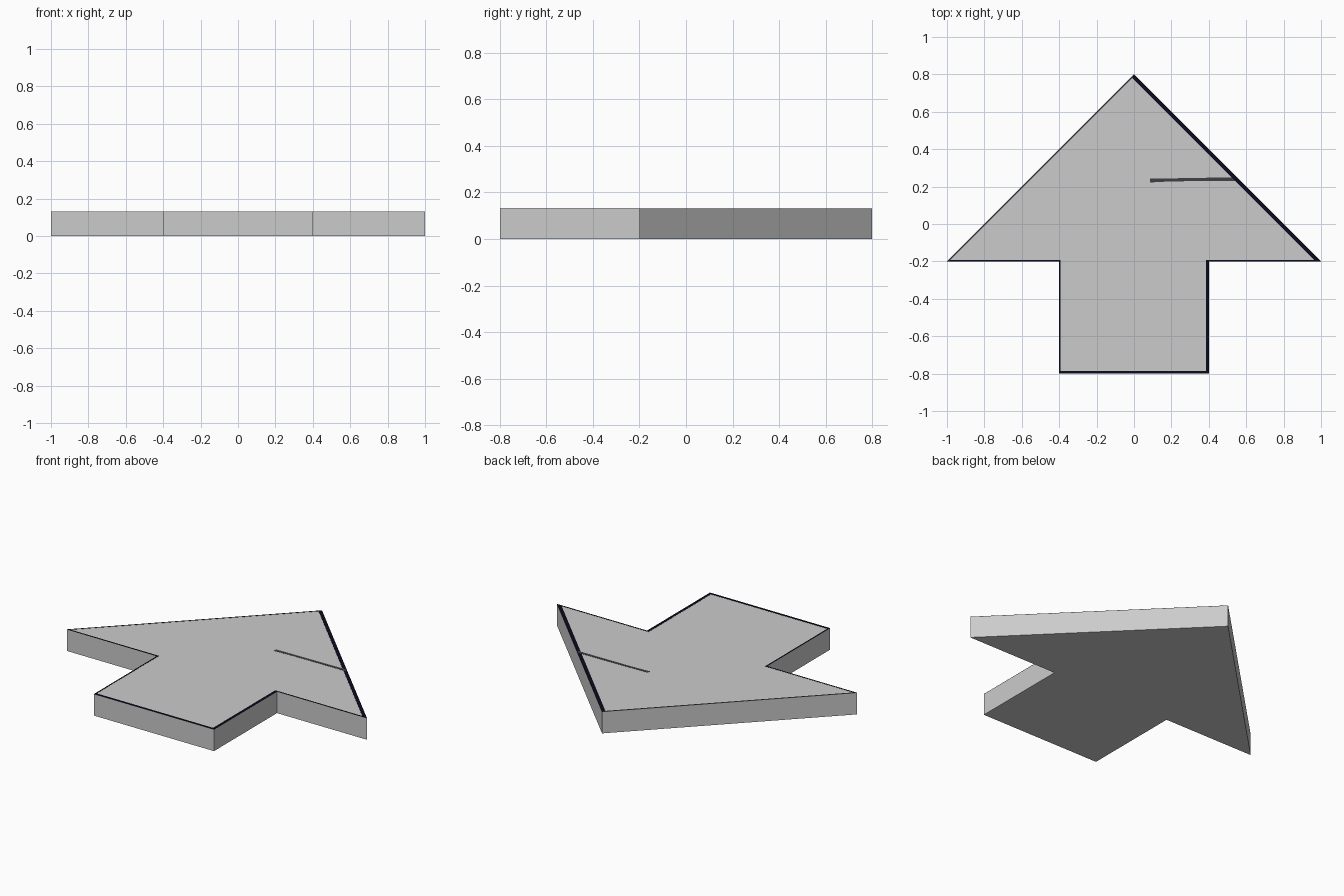
import bpy
import bmesh
from mathutils import Vector

if "Cube" in bpy.data.objects:
    bpy.data.objects.remove(bpy.data.objects["Cube"])

H = 0.13


def mat(name, c):
    m = bpy.data.materials.new(name)
    m.diffuse_color = (*c, 1)
    m.use_nodes = True
    m.node_tree.nodes["Principled BSDF"].inputs["Base Color"].default_value = m.diffuse_color
    return m


grey = mat("light grey", (0.6, 0.6, 0.6))
ink = mat("dark navy ink", (0.003, 0.003, 0.012))
soft = mat("charcoal", (0.05, 0.05, 0.06))


def prism(name, pts, z0, z1, material):
    bm = bmesh.new()
    face = bm.faces.new([bm.verts.new((x, y, z0)) for x, y in pts])
    top = bmesh.ops.extrude_face_region(bm, geom=[face])["geom"]
    bmesh.ops.translate(bm, vec=(0, 0, z1 - z0),
                        verts=[v for v in top if isinstance(v, bmesh.types.BMVert)])
    bmesh.ops.recalc_face_normals(bm, faces=bm.faces)
    me = bpy.data.meshes.new(name)
    bm.to_mesh(me)
    bm.free()
    me.materials.append(material)
    ob = bpy.data.objects.new(name, me)
    bpy.context.collection.objects.link(ob)
    return ob


# Arrow slab, counter-clockwise outline
outline = [Vector(p) for p in ((-0.4, -0.8), (0.4, -0.8), (0.4, -0.2), (1, -0.2),
                               (0, 0.8), (-1, -0.2), (-0.4, -0.2))]
prism("arrow_body", outline, 0, H, grey)

# Uneven painted border on the top: one width per outline edge
widths = [0.014, 0.016, 0.007, 0.02, 0.007, 0.007, 0.007]
n = len(outline)


def inset_line(i):
    a, b = outline[i], outline[(i + 1) % n]
    d = (b - a).normalized()
    return a + Vector((-d.y, d.x)) * widths[i], d


inner = []
for i in range(n):
    (p, d), (q, e) = inset_line(i - 1), inset_line(i)
    t = (q - p).cross(e) / d.cross(e)
    inner.append(p + d * t)
for i in range(n):
    j = (i + 1) % n
    prism("border_line_%d" % i, [outline[i], outline[j], inner[j], inner[i]],
          H - 0.001, H + 0.001, soft if i == 4 else ink)

# Short painted stroke on the head
prism("painted_stroke", [(0.085, 0.222), (0.2, 0.228), (0.56, 0.231),
                         (0.545, 0.25), (0.2, 0.244), (0.085, 0.242)],
      H - 0.001, H + 0.001, soft)
